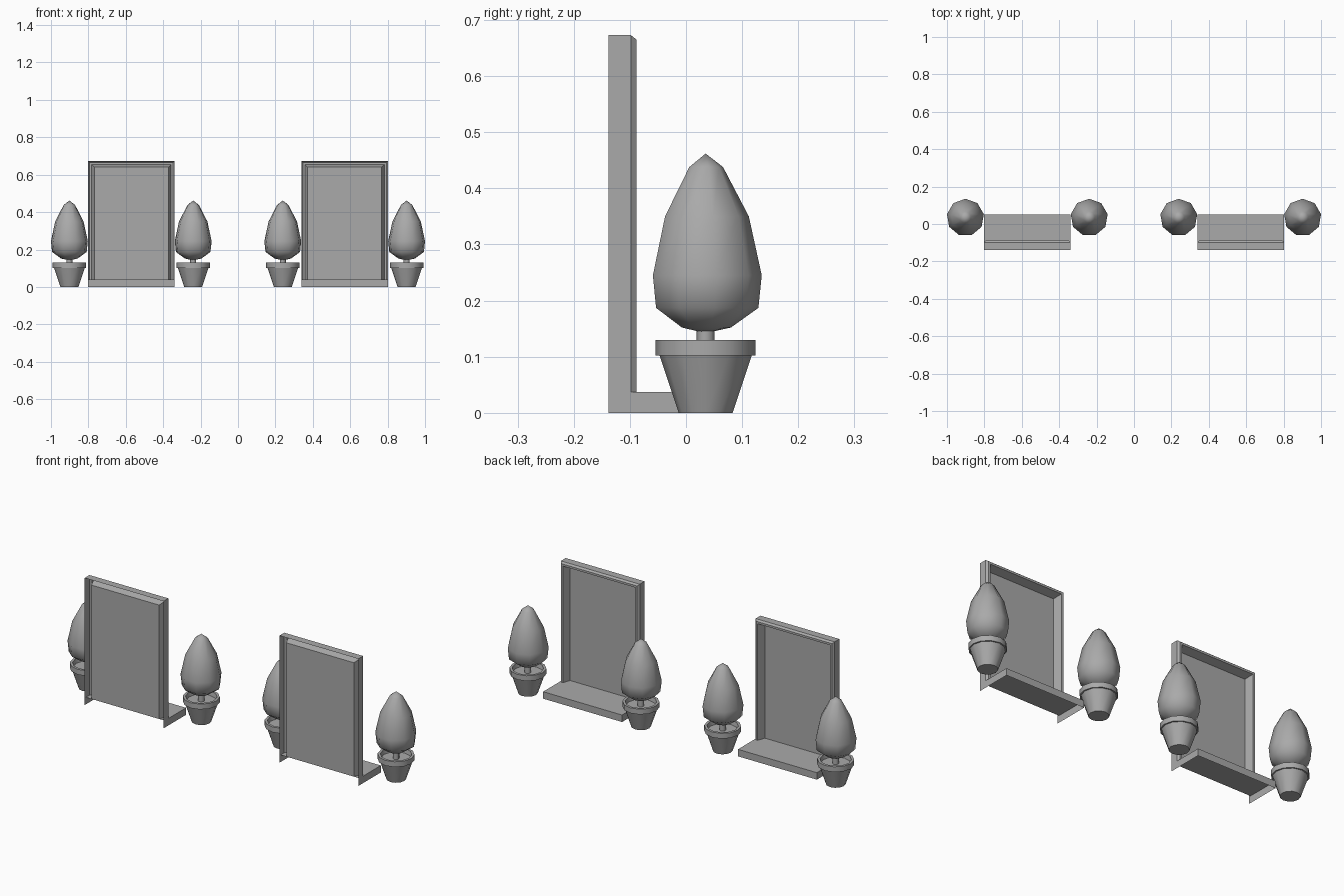
import bpy
import bmesh
from math import sin, cos, tau, radians

cube = bpy.data.objects.get("Cube")
if cube:
    bpy.data.objects.remove(cube, do_unlink=True)

GREY = (0.4, 0.4, 0.4, 1)
grey = bpy.data.materials.new("plain grey")
grey.use_nodes = True
grey.diffuse_color = GREY
grey.node_tree.nodes["Principled BSDF"].inputs["Base Color"].default_value = GREY

# Shared doorway dimensions
HALF, HEIGHT, STEP = 0.231, 0.673, 0.037
FRONT, PANEL_Y, BACK = -0.138, -0.128, 0.05
DOOR_X, PLANTER_X, PLANTER_Y = 0.5705, 0.331, 0.035
INSET = 0.033


def finish(name, bm, location, smooth=None):
    bmesh.ops.remove_doubles(bm, verts=bm.verts, dist=0.0001)
    mesh = bpy.data.meshes.new(name)
    bm.to_mesh(mesh)
    bm.free()
    mesh.materials.append(grey)
    obj = bpy.data.objects.new(name, mesh)
    obj.location = location
    bpy.context.collection.objects.link(obj)
    if smooth:
        bpy.ops.object.select_all(action="DESELECT")
        obj.select_set(True)
        bpy.context.view_layer.objects.active = obj
        bpy.ops.object.shade_smooth_by_angle(angle=radians(smooth))
    return obj


def quad(bm, *points):
    bm.faces.new([bm.verts.new(p) for p in points])


def lathe(name, profile, sides, location, smooth):
    """Turn (radius, height) points around z; zero radius closes an end."""
    bm = bmesh.new()
    rings = []
    for r, z in profile:
        angles = [tau * (i / sides + 0.25) for i in range(sides)]
        rings.append([bm.verts.new((r * cos(a), r * sin(a), z)) for a in angles]
                     if r else [bm.verts.new((0, 0, z))] * sides)
    for low, high in zip(rings, rings[1:]):
        for i in range(sides):
            j = (i + 1) % sides
            bm.faces.new(list(dict.fromkeys((low[i], low[j], high[j], high[i]))))
    return finish(name, bm, location, smooth)


def door_frame(name, x):
    # Hollow moulding: (inset, y) section mitred around three sides
    section = [(0, FRONT), (0, -0.098), (0.008, -0.088), (0.019, -0.088), (INSET, PANEL_Y)]
    bm = bmesh.new()
    loops = [[bm.verts.new(p) for p in ((-HALF + d, y, STEP), (-HALF + d, y, HEIGHT - d),
                                        (HALF - d, y, HEIGHT - d), (HALF - d, y, STEP))]
             for d, y in section]
    for a, b in zip(loops, loops[1:]):
        for i in range(3):
            bm.faces.new((a[i], b[i], b[i + 1], a[i + 1]))
    bmesh.ops.recalc_face_normals(bm, faces=bm.faces)
    finish(name, bm, (x, 0, 0))


def door_panel(name, x):
    w, top = HALF - INSET, HEIGHT - INSET
    bm = bmesh.new()
    quad(bm, (w, PANEL_Y, STEP), (-w, PANEL_Y, STEP), (-w, PANEL_Y, top), (w, PANEL_Y, top))
    finish(name, bm, (x, 0, 0))


def doorstep(name, x):
    # Open underneath and on the street side
    bm = bmesh.new()
    w = HALF
    quad(bm, (-w, PANEL_Y, STEP), (w, PANEL_Y, STEP), (w, BACK, STEP), (-w, BACK, STEP))
    quad(bm, (w, BACK, 0), (-w, BACK, 0), (-w, BACK, STEP), (w, BACK, STEP))
    quad(bm, (w, FRONT, 0), (w, BACK, 0), (w, BACK, STEP), (w, FRONT, STEP))
    quad(bm, (-w, BACK, 0), (-w, FRONT, 0), (-w, FRONT, STEP), (-w, BACK, STEP))
    finish(name, bm, (x, 0, 0))


def planter(prefix, x):
    place = (x, PLANTER_Y, 0)
    # Tapered pot with a thick rim and sunken soil
    lathe(prefix + "_pot", [(0, 0), (0.048, 0), (0.082, 0.102), (0.089, 0.102),
                            (0.089, 0.13), (0.076, 0.13), (0.072, 0.108), (0, 0.108)],
          12, place, 40)
    lathe(prefix + "_stem", [(0.016, 0.1), (0.016, 0.16)], 8, place, 50)
    # Clipped teardrop bush
    lathe(prefix + "_bush", [(0, 0.142), (0.045, 0.152), (0.094, 0.187), (0.1, 0.245),
                             (0.077, 0.35), (0.031, 0.438), (0, 0.462)],
          9, place, 60)


for side, sign in (("right", -1), ("left", 1)):
    x = sign * DOOR_X
    door_frame(side + "_door_frame", x)
    door_panel(side + "_door_panel", x)
    doorstep(side + "_doorstep", x)
    for spot, offset in (("outer", sign), ("inner", -sign)):
        planter(f"{side}_{spot}_planter", x + offset * PLANTER_X)
